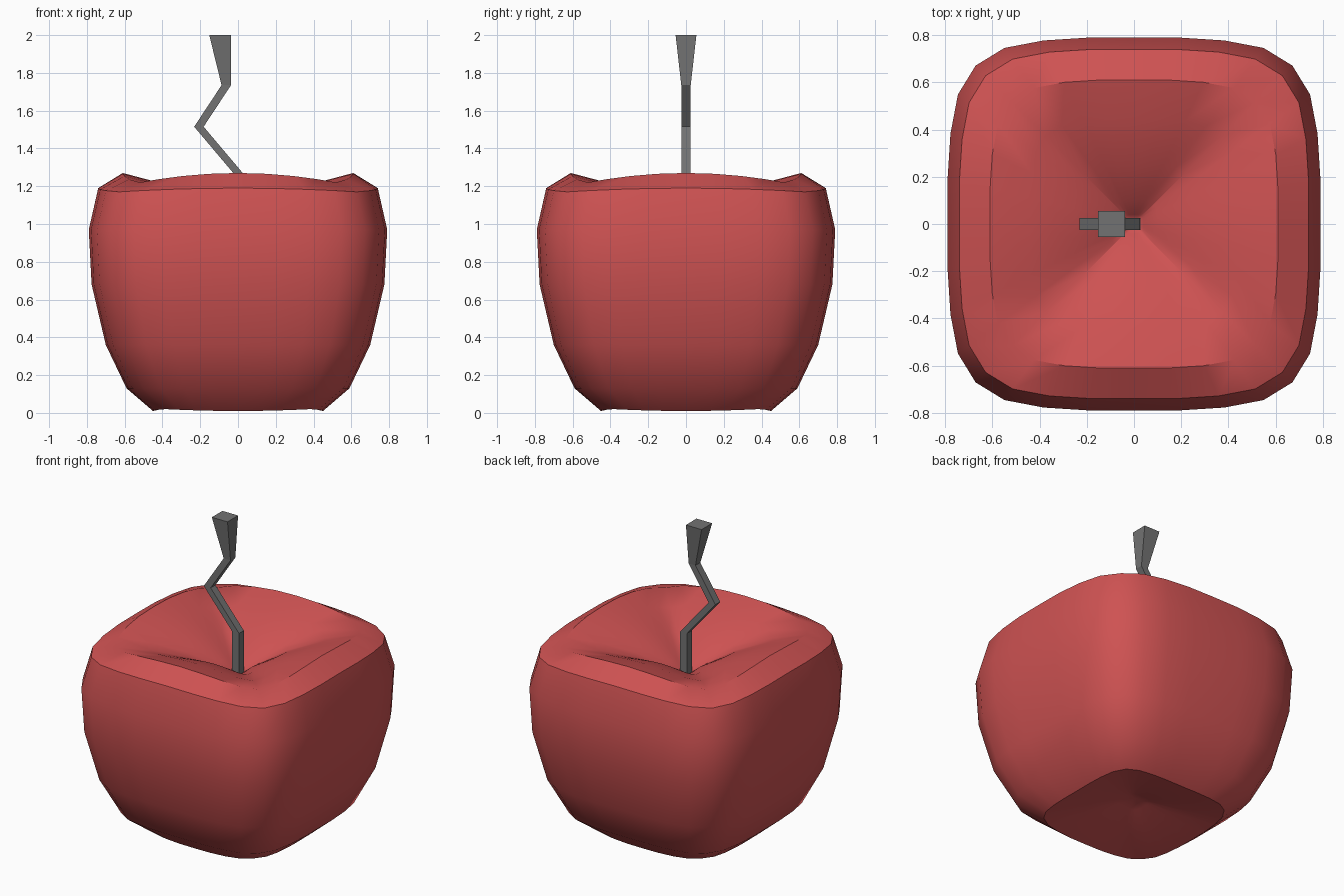
import bpy, bmesh, math

if "Cube" in bpy.data.objects:
    bpy.data.objects.remove(bpy.data.objects["Cube"])


def material(name, rgb):
    m = bpy.data.materials.new(name)
    m.diffuse_color = (*rgb, 1)
    m.use_nodes = True
    m.node_tree.nodes["Principled BSDF"].inputs["Base Color"].default_value = m.diffuse_color
    return m


def loft(name, rings, mat, start=None, end=None):
    """Skin a list of point rings; close ends with an apex point or a flat cap."""
    bm = bmesh.new()
    loops = [[bm.verts.new(p) for p in r] for r in rings]
    n = len(loops[0])
    for a, b in zip(loops, loops[1:]):
        for i in range(n):
            j = (i + 1) % n
            bm.faces.new((a[i], a[j], b[j], b[i]))
    for loop, tip in ((loops[0], start), (loops[-1], end)):
        if tip:
            v = bm.verts.new(tip)
            for i in range(n):
                bm.faces.new((loop[i], loop[(i + 1) % n], v))
        else:
            bm.faces.new(loop)
    bmesh.ops.recalc_face_normals(bm, faces=bm.faces)
    me = bpy.data.meshes.new(name)
    bm.to_mesh(me)
    bm.free()
    me.materials.append(mat)
    ob = bpy.data.objects.new(name, me)
    bpy.context.collection.objects.link(ob)
    return ob


red = material("apple red", (0.62, 0.085, 0.085))
grey = material("stem grey", (0.17, 0.17, 0.17))

# Rounded-square outline: one side, turned four times (32 points)
side = [(1, -.695 / .945 * .93), (1, -.485), (1, -.25), (1, 0)]
side = [(.85, -.85), (.945, -.695), (.985, -.485), (1, -.25),
        (1, 0), (1, .25), (.985, .485), (.945, .695)]
outline = []
for k in range(4):
    c, s = round(math.cos(k * math.pi / 2)), round(math.sin(k * math.pi / 2))
    outline += [(x * c - y * s, x * s + y * c) for x, y in side]


def body_ring(half, z, corner_dz):
    # corner_dz raises or lowers the corners relative to the side middles
    pts = []
    for x, y in outline:
        t = min(abs(x), abs(y)) / .85
        pts.append((x * half, y * half, z + corner_dz * t * t))
    return pts


# Apple body: half width, height, corner offset; underside dimple to top dimple
profile = [(.08, .105, 0), (.25, .055, 0), (.45, .01, .01),
           (.59, .13, 0), (.70, .36, 0), (.775, .68, 0), (.79, .97, 0),
           (.74, 1.19, -.02), (.61, 1.27, -.05), (.44, 1.225, -.04),
           (.25, 1.15, -.03), (.10, 1.06, -.015), (.04, 1.01, 0)]
body = loft("apple_body", [body_ring(*p) for p in profile], red,
            start=(0, 0, .13), end=(0, 0, .97))
bpy.context.view_layer.objects.active = body
body.select_set(True)
bpy.ops.object.shade_smooth_by_angle(angle=math.radians(32))

# Crooked square stem: centre x, height, half width in x and y
path = [(0, .95, .027, .025), (0, 1.27, .025, .025), (-.207, 1.515, .025, .025),
        (-.062, 1.735, .025, .025), (-.095, 2.0, .057, .055)]
loft("stem", [[(x - a, -b, z), (x + a, -b, z), (x + a, b, z), (x - a, b, z)]
              for x, z, a, b in path], grey)
